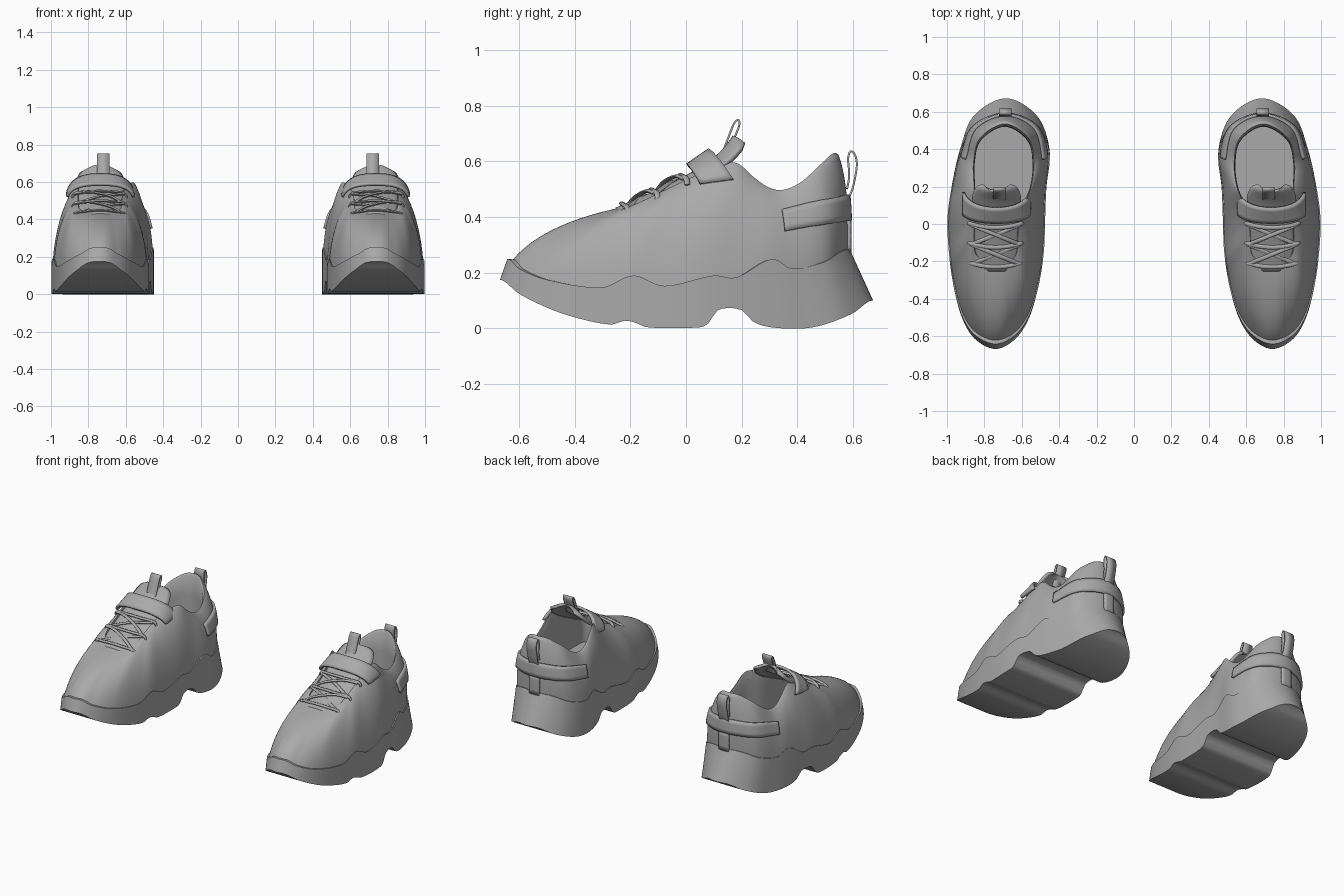
import bpy, bmesh, math
from mathutils import Vector

if "Cube" in bpy.data.objects:
    bpy.data.objects.remove(bpy.data.objects["Cube"])

grey = bpy.data.materials.new("grey")
grey.diffuse_color = (0.40, 0.40, 0.40, 1)
grey.use_nodes = True
grey.node_tree.nodes["Principled BSDF"].inputs["Base Color"].default_value = grey.diffuse_color


def table(pts, v):
    """Smooth height lookup through (position, value) pairs."""
    if v <= pts[0][0]:
        return pts[0][1]
    if v >= pts[-1][0]:
        return pts[-1][1]
    i = max(j for j in range(len(pts) - 1) if pts[j][0] <= v)
    slope = lambda j: 0 if j in (0, len(pts) - 1) else \
        (pts[j + 1][1] - pts[j - 1][1]) / (pts[j + 1][0] - pts[j - 1][0])
    (a, p), (b, q) = pts[i], pts[i + 1]
    h = b - a
    t = (v - a) / h
    return (p * (1 + 2 * t) * (1 - t) ** 2 + q * t * t * (3 - 2 * t)
            + h * (slope(i) * t * (1 - t) ** 2 - slope(i + 1) * t * t * (1 - t)))


def spline(pts, k, closed=False):
    n, out = len(pts), []
    P = [Vector(p) for p in pts]
    get = lambda j: P[j % n] if closed else P[max(0, min(n - 1, j))]
    for i in range(n if closed else n - 1):
        a, b, c, d = (get(i + o) for o in (-1, 0, 1, 2))
        for s in range(k):
            t = s / k
            out.append(0.5 * (2 * b + (c - a) * t + (2 * a - 5 * b + 4 * c - d) * t * t
                              + (3 * b - a - 3 * c + d) * t ** 3))
    return out if closed else out + [P[-1]]


def outline(rows):
    """Closed loop from (y, inner x, outer x) rows, toe first and heel last."""
    pts = [(r[2], r[0]) for r in rows] + [(r[1], r[0]) for r in rows[-2:0:-1]]
    return spline(pts, 10, True)


def loft(name, rows, loop=True, caps="", thick=0, angle=35):
    """Skin rows of points; every part is mirrored to make the pair."""
    bm = bmesh.new()
    V = [[bm.verts.new(p) for p in r] for r in rows]
    n = len(rows[0])
    for a, b in zip(V, V[1:]):
        for i in range(n if loop else n - 1):
            j = (i + 1) % n
            bm.faces.new((a[i], a[j], b[j], b[i]))
    if caps:
        for r in (V[0], V[-1]):
            for i in range(n // 2):  # bridge matching points of both sides
                q = [r[i], r[i + 1], r[(n - i - 1) % n], r[(n - i) % n]]
                q = list(dict.fromkeys(q))
                if len(q) > 2:
                    bm.faces.new(q)
    bmesh.ops.recalc_face_normals(bm, faces=bm.faces)
    me = bpy.data.meshes.new(name)
    bm.to_mesh(me)
    bm.free()
    me.materials.append(grey)
    ob = bpy.data.objects.new(name, me)
    bpy.context.collection.objects.link(ob)
    bpy.context.view_layer.objects.active = ob
    ob.select_set(True)
    bpy.ops.object.shade_smooth_by_angle(angle=math.radians(angle))
    ob.select_set(False)
    if thick:
        m = ob.modifiers.new("thickness", 'SOLIDIFY')
        m.thickness, m.offset = thick, 0
    ob.modifiers.new("pair", 'MIRROR').use_mirror_merge = False
    return ob


# Sole: wavy tread below, wavy foxing line above, flared heel
foot = outline([(-.668, .74, .74), (-.615, .635, .85), (-.5, .56, .92), (-.33, .51, .965),
                (-.15, .482, .99), (.03, .475, .997), (.2, .468, .975), (.4, .452, .93),
                (.58, .52, .855), (.672, .685, .685)])
tread = [(-.67, .175), (-.6, .125), (-.5, .075), (-.4, .04), (-.27, .014), (-.22, .028), (-.18, .02),
         (-.14, .004), (.05, .004), (.08, .018), (.115, .066), (.2, .066), (.24, .025), (.3, .005),
         (.42, 0), (.5, .015), (.6, .055), (.67, .1)]
foxing = [(-.64, .25), (-.6, .215), (-.5, .175), (-.3, .148), (-.19, .19), (-.08, .153), (.1, .19),
          (.18, .183), (.31, .25), (.38, .215), (.5, .24), (.585, .285)]
N = len(foot)
low = [Vector((p.x, p.y, table(tread, p.y))) for p in foot]
high = []
for p in foot:
    y = p.y * (1 - (.04 if p.y < 0 else .125) * (p.y / .67) ** 2)
    high.append(Vector((p.x, y, table(foxing, y))))
rim = [Vector((.72 + (p.x - .72) * .95, p.y * .95, p.z - .004)) for p in high]
loft("sole", [low] + [[a.lerp(b, t) for a, b in zip(low, high)] for t in (.33, .67, 1)] + [rim], caps="both")

# Upper: rounded shell from the sole to the throat and collar, then the lining
collar_z = [(-.22, .437), (-.1, .485), (0, .53), (.1, .575), (.18, .59), (.25, .535), (.3, .502), (.35, .492),
            (.42, .52), (.5, .59), (.547, .625)]
collar = [Vector((p.x, p.y, table(collar_z, p.y))) for p in outline([
    (-.22, .74, .74), (-.212, .67, .80), (-.17, .627, .85), (-.1, .62, .86), (-.02, .615, .86),
    (.08, .595, .86), (.2, .545, .86), (.34, .53, .862), (.47, .562, .825), (.547, .69, .69)])]
base = [Vector((.72 + (p.x - .72) * .98, p.y * .99, p.z - .02)) for p in high]
lean = [(-.64, .25), (-.4, .12), (.3, .1), (.585, -.2)]


def shell(i, t):
    a, c = base[i], collar[i]
    m = a.lerp(c, table(lean, a.y))
    m.z = a.z + (c.z - a.z) * .7
    return a * (1 - t) ** 2 + m * 2 * t * (1 - t) + c * t * t


def inset(s, z):
    return [Vector((.71 + (p.x - .71) * s, .16 + (p.y - .16) * s, z(p.z))) for p in collar]


loft("upper", [[shell(i, t / 14) for i in range(N)] for t in range(15)]
     + [inset(.97, lambda z: z + .005), inset(.94, lambda z: z - .01),
        inset(.93, lambda z: z * .6 + .12), inset(.93, lambda z: .29)], caps="both", angle=50)


# Panels that follow the shell between two heights
def panel(name, i0, i1, bottom, top, lift):
    rows = []
    for k in range(5):
        row = []
        for i in range(i0, i1 + 1):
            y = base[i].y
            z = bottom(y) + (top(y) - bottom(y)) * k / 4
            t = min((j / 200 for j in range(201)), key=lambda q: abs(shell(i, q).z - z))
            p, side = shell(i, t), shell((i + 1) % N, t) - shell(i - 1, t)
            row.append(p + Vector((side.y, -side.x, 0)).normalized() * lift)
        rows.append(row)
    loft(name, rows, loop=False, thick=.016)


panel("heel_band", 69, 111, lambda y: .35 + .17 * (y - .36), lambda y: .425 + .25 * (y - .36), .006)
panel("heel_seam", 88, 92, lambda y: .27, lambda y: .40, .004)

# Tongue: crowned strip under the laces that stands up at the ankle
spine = spline([(-.25, .425, .11), (-.1, .49, .12), (0, .54, .122), (.08, .588, .125), (.13, .63, .125),
                (.165, .672, .105), (.175, .688, .07)], 5)
U = [i / 6 - 1 for i in range(13)]
loft("tongue", [[(.735 + u * w, y + max(0, y) * .2 * u * u, z - .03 * u * u) for u in U]
                for y, z, w in spine], loop=False, thick=.018)

# Ankle strap
rows = []
for v in range(6):
    v /= 5
    row = []
    for k in range(25):
        u = k / 12 - 1
        row.append((.735 + .178 * math.sin(1.35 * u) / math.sin(1.35),
                    (.005 + .045 * u * u) * (1 - v) + (.085 + .085 * u * u) * v,
                    .585 + .055 * v - (.065 + .04 * v) * abs(u) ** 2.5))
    rows.append(row)
loft("ankle_strap", rows, loop=False, thick=.016)


# Pull tabs: folded ribbons
def ribbon(name, pts, x):
    loft(name, [[(x - .034, y, z), (x + .034, y, z)] for y, z in spline(pts, 5)], loop=False, thick=.007)


ribbon("tongue_tab", [(.125, .615), (.15, .68), (.172, .735), (.188, .748), (.19, .725), (.165, .665), (.145, .62)], .72)
ribbon("heel_tab", [(.585, .47), (.6, .51), (.613, .58), (.608, .62), (.592, .636), (.582, .61), (.586, .55), (.578, .5)], .688)


# Laces: flattened cords
def cord(name, pts):
    path = spline(pts, 5)
    rows = []
    for i, p in enumerate(path):
        d = (path[min(i + 1, len(path) - 1)] - path[max(i - 1, 0)]).normalized()
        s = Vector((0, 0, 1)).cross(d).normalized()
        w = d.cross(s)
        rows.append([p + s * .011 * math.cos(a * math.pi / 4) + w * .007 * math.sin(a * math.pi / 4) for a in range(8)])
    loft(name, rows, caps="both", angle=60)


def lace_point(u, y, lift=.016):
    return (.74 + u * .13, y, table([(-.25, .425), (-.1, .49), (0, .54), (.08, .588)], y) + lift - .022 * u * u)


eyelets = (-.23, -.125, -.02)
for n, y in enumerate(eyelets):
    cord(f"lace_bar_{n}", [lace_point(u, y + .02 * u * u, .022 if abs(u) < 1.05 else .0)
                           for u in (-1.12, -1, -.5, 0, .5, 1, 1.12)])
for n, (y0, y1) in enumerate(zip(eyelets, eyelets[1:])):
    for s in (-1, 1):
        cord(f"lace_cross_{n}_{'inner' if s < 0 else 'outer'}",
             [lace_point(s * u, y0 + .015 + (y1 - y0) * (u + 1) / 2, .02 + (.008 * s if abs(u) < .6 else 0))
              for u in (-1, -.5, 0, .5, 1)])
